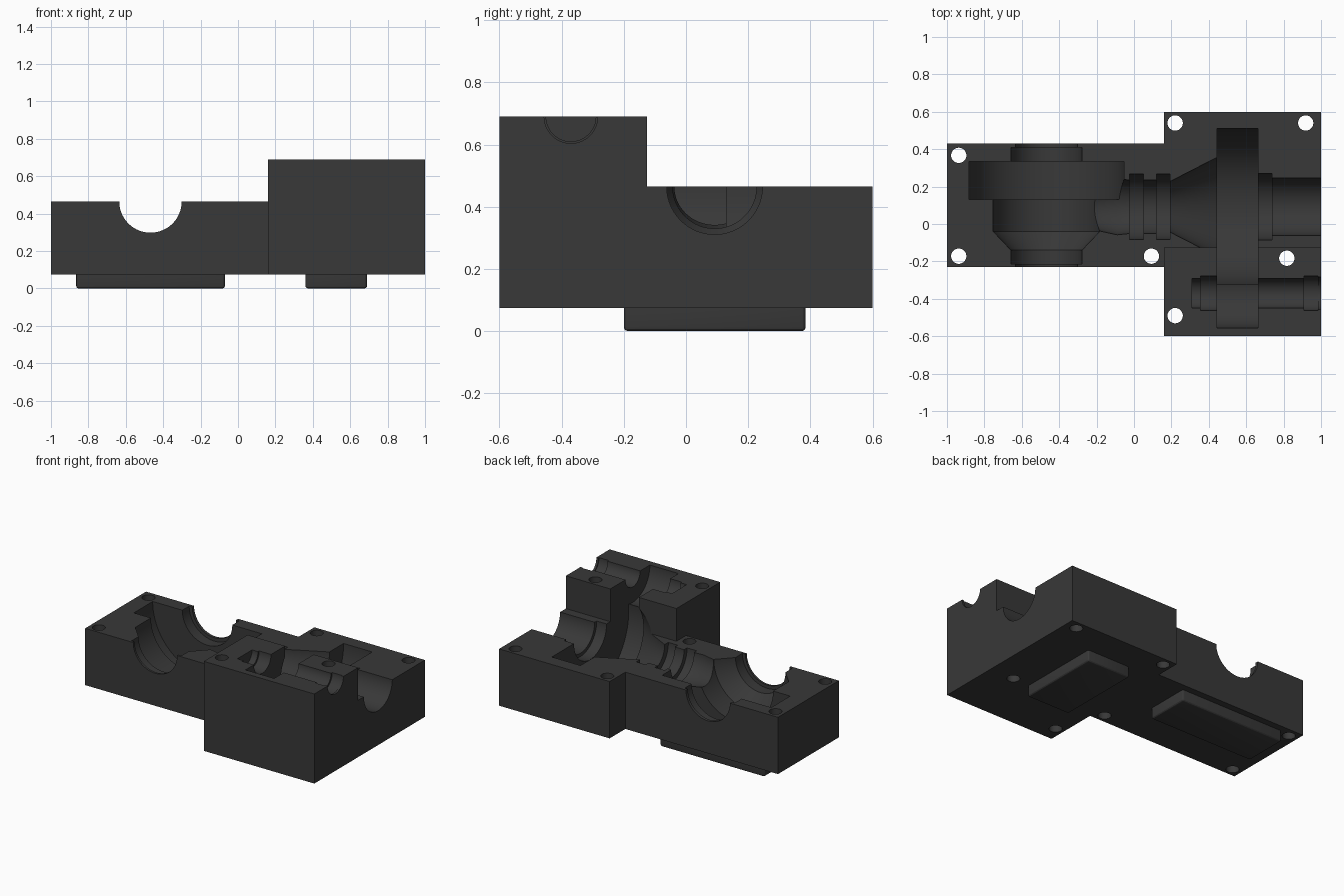
import bpy, bmesh, math
from mathutils import Vector

if "Cube" in bpy.data.objects:
    bpy.data.objects.remove(bpy.data.objects["Cube"])

dark = bpy.data.materials.new("dark_grey")
dark.diffuse_color = (0.04, 0.04, 0.04, 1)
dark.use_nodes = True
dark.node_tree.nodes["Principled BSDF"].inputs["Base Color"].default_value = dark.diffuse_color


def make_object(name, bm):
    bmesh.ops.recalc_face_normals(bm, faces=bm.faces)
    mesh = bpy.data.meshes.new(name)
    bm.to_mesh(mesh)
    bm.free()
    mesh.materials.append(dark)
    obj = bpy.data.objects.new(name, mesh)
    bpy.context.collection.objects.link(obj)
    return obj


def prism(name, outline, z0, z1):
    bm = bmesh.new()
    face = bm.faces.new([bm.verts.new((x, y, z0)) for x, y in outline])
    ext = bmesh.ops.extrude_face_region(bm, geom=[face])
    top = [v for v in ext["geom"] if isinstance(v, bmesh.types.BMVert)]
    bmesh.ops.translate(bm, verts=top, vec=(0, 0, z1 - z0))
    return make_object(name, bm)


def revolve(name, profile, origin, axis, segments=72):
    """Closed solid of (distance along axis, radius) pairs turned about the axis."""
    bm = bmesh.new()
    a = Vector(axis)
    up = Vector((0, 0, 1)) if a.z == 0 else Vector((1, 0, 0))
    side = a.cross(up)
    rings = []
    for d, r in profile:
        rings.append([bm.verts.new(Vector(origin) + a * d
                      + r * (side * math.cos(t) + up * math.sin(t)))
                      for t in (2 * math.pi * (i + 0.5) / segments for i in range(segments))])
    for lo, hi in zip(rings, rings[1:]):
        for i in range(segments):
            j = (i + 1) % segments
            bm.faces.new((lo[i], lo[j], hi[j], hi[i]))
    bm.faces.new(rings[0])
    bm.faces.new(rings[-1])
    return make_object(name, bm)


def combine(body, tool, operation):
    mod = body.modifiers.new(tool.name, 'BOOLEAN')
    mod.operation = operation
    mod.solver = 'EXACT'
    mod.object = tool
    bpy.context.view_layer.objects.active = body
    bpy.ops.object.modifier_apply(modifier=mod.name)
    bpy.data.objects.remove(tool)


LOW, HIGH, BASE = 0.465, 0.69, 0.075

# Stepped housing block
body = prism("gearbox_housing_half",
             [(-1, -0.23), (0.16, -0.23), (0.16, -0.6), (1, -0.6),
              (1, 0.6), (0.16, 0.6), (0.16, 0.43), (-1, 0.43)], BASE, HIGH)
combine(body, prism("step_cutter",
                    [(-1.1, -0.4), (0.16, -0.4), (0.16, -0.125), (1.1, -0.125),
                     (1.1, 0.7), (-1.1, 0.7)], LOW, 0.9), 'DIFFERENCE')

# Raised pads beneath the two large gears
for name, x0, x1, y0, y1 in (("bevel_gear_pad", -0.865, -0.07, 0.08, 0.385),
                             ("spur_gear_pad", 0.36, 0.69, -0.2, 0.385)):
    pad = prism(name, [(x0, y0), (x1, y0), (x1, y1), (x0, y1)], 0, 0.11)
    bm = bmesh.new()
    bm.from_mesh(pad.data)
    edges = [e for e in bm.edges if min(v.co.z for v in e.verts) < 0.01]
    bmesh.ops.bevel(bm, geom=edges, offset=0.014, segments=3, profile=0.5, affect='EDGES')
    bm.to_mesh(pad.data)
    bm.free()
    combine(body, pad, 'UNION')

# Output shaft cavity: bearing seats, bevel gear and its hub
combine(body, revolve("bevel_gear_cavity",
                      [(-0.3, 0.167), (-0.215, 0.167), (-0.215, 0.19), (-0.14, 0.19),
                       (-0.04, 0.285), (0.13, 0.285), (0.13, 0.415), (0.335, 0.415),
                       (0.335, 0.19), (0.41, 0.19), (0.41, 0.167), (0.5, 0.167)],
                      (-0.468, 0, LOW), (0, 1, 0)), 'DIFFERENCE')

# Middle shaft cavity: pinion, bearing grooves, cone and spur gear
combine(body, revolve("middle_shaft_cavity",
                      [(-0.25, 0.115), (-0.09, 0.15), (-0.025, 0.143), (-0.025, 0.175),
                       (0.05, 0.175), (0.05, 0.143), (0.12, 0.143), (0.12, 0.175),
                       (0.192, 0.175), (0.192, 0.135), (0.445, 0.265), (0.445, 0.418),
                       (0.663, 0.418), (0.663, 0.177), (0.738, 0.177), (0.738, 0.154),
                       (1.1, 0.154)],
                      (0, 0.092, LOW), (1, 0, 0)), 'DIFFERENCE')

# Input shaft cavity in the raised block
combine(body, revolve("input_shaft_cavity",
                      [(0.31, 0.08), (0.355, 0.08), (0.355, 0.093), (0.445, 0.093),
                       (0.445, 0.185), (0.663, 0.185), (0.663, 0.08), (0.91, 0.08),
                       (0.91, 0.093), (0.985, 0.093), (0.985, 0.086), (1.1, 0.086)],
                      (0, -0.37, HIGH), (1, 0, 0)), 'DIFFERENCE')

# Bolt holes through the flange
for x, y in ((-0.937, 0.367), (-0.937, -0.172), (0.093, -0.172), (0.22, 0.54),
             (0.918, 0.54), (0.817, -0.183), (0.22, -0.49)):
    combine(body, revolve("bolt_hole", [(-0.1, 0.041), (0.9, 0.041)],
                          (x, y, 0), (0, 0, 1), 32), 'DIFFERENCE')

bpy.ops.object.select_all(action='DESELECT')
body.select_set(True)
bpy.context.view_layer.objects.active = body
bpy.ops.object.shade_smooth_by_angle(angle=math.radians(25))
